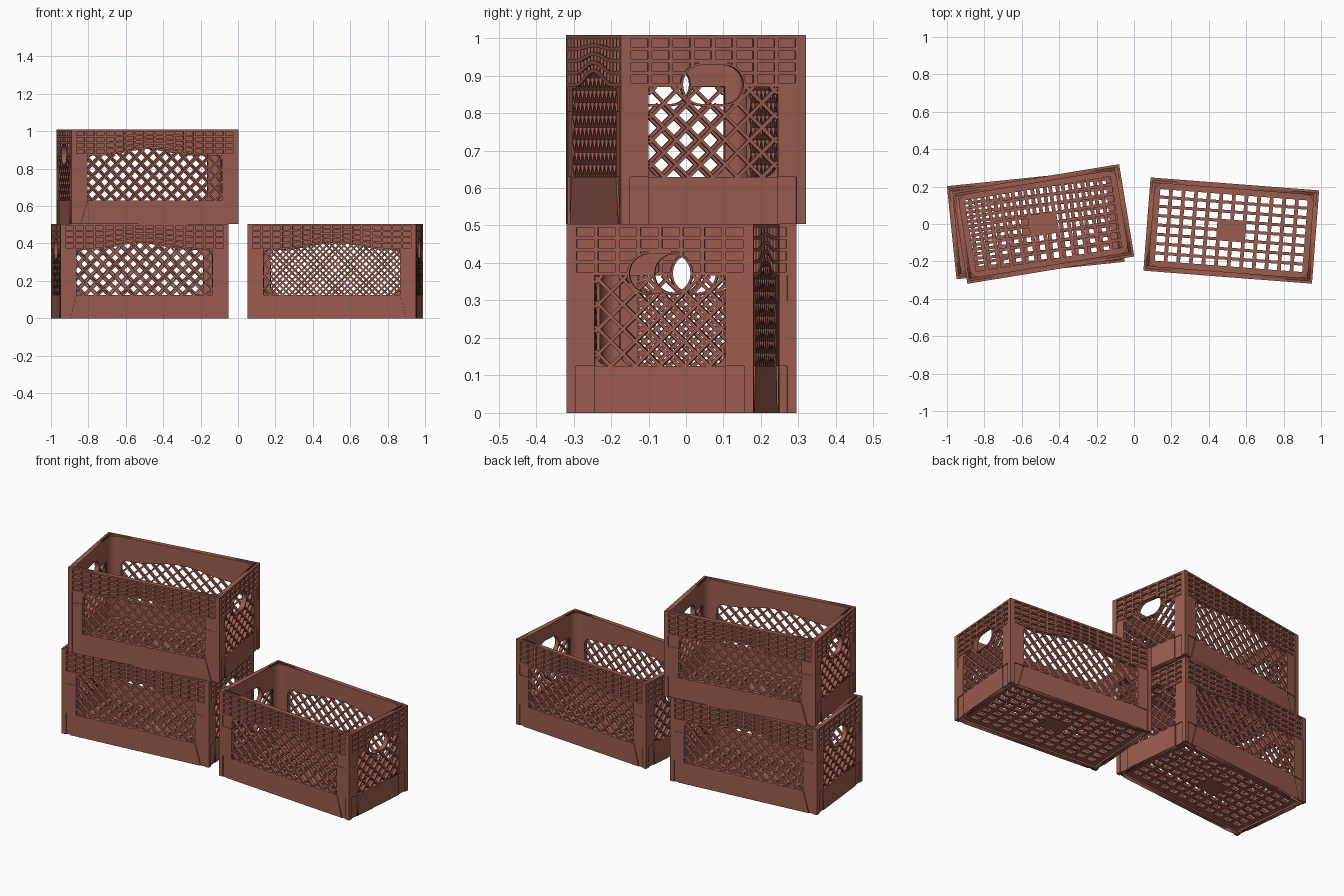
import bpy, bmesh, math
from mathutils import Matrix, Vector

cube = bpy.data.objects.get("Cube")
if cube:
    bpy.data.objects.remove(cube, do_unlink=True)

mat = bpy.data.materials.new("brick_brown_plastic")
mat.use_nodes = True
COLOR = (0.33, 0.108, 0.08, 1)
mat.diffuse_color = COLOR
mat.node_tree.nodes["Principled BSDF"].inputs["Base Color"].default_value = COLOR

# Crate sizes
HX, HY, H = 0.452, 0.25, 0.504      # half length, half width, height
BASE, TOP = 0.125, 0.367            # window bottom and shoulder height
SKIN, WALL = 0.013, 0.027           # depth of the outer relief and of the wall
HANDLE_Z, HANDLE_R, HANDLE_U = 0.372, 0.052, 0.03

parts = {}


def part(name):
    return parts.setdefault(name, bmesh.new())


def bar(name, m, a, b, thick, front, back):
    """Straight bar from a to b in the wall plane, between two depths."""
    a, b = Vector(a), Vector(b)
    d, c = b - a, (a + b) / 2
    mid = Matrix.Translation((c.x, c.y, -(front + back) / 2))
    turn = Matrix.Rotation(math.atan2(d.y, d.x), 4, 'Z')
    size = Matrix.Diagonal((d.length, thick, back - front, 1))
    bmesh.ops.create_cube(part(name), size=1, matrix=m @ mid @ turn @ size)


def plate(name, m, u0, u1, z0, z1, front, back):
    zc = (z0 + z1) / 2
    bar(name, m, (u0, zc), (u1, zc), z1 - z0, front, back)


def shape(name, m, outlines, front, back):
    """Extruded flat outline; further outlines become holes."""
    cu = bpy.data.curves.new("outline", 'CURVE')
    cu.dimensions, cu.fill_mode = '2D', 'BOTH'
    cu.extrude = (back - front) / 2
    for pts in outlines:
        s = cu.splines.new('POLY')
        s.points.add(len(pts) - 1)
        for p, q in zip(s.points, pts):
            p.co = (q[0], q[1], 0, 1)
        s.use_cyclic_u = True
    ob = bpy.data.objects.new("outline", cu)
    bpy.context.collection.objects.link(ob)
    bpy.context.view_layer.update()
    me = bpy.data.meshes.new_from_object(ob.evaluated_get(bpy.context.evaluated_depsgraph_get()))
    me.transform(m @ Matrix.Translation((0, 0, -(front + back) / 2)))
    part(name).from_mesh(me)
    bpy.data.objects.remove(ob)
    bpy.data.curves.remove(cu)
    bpy.data.meshes.remove(me)


def arc(cx, cy, r, a0, a1, n=8):
    angles = [math.radians(a0 + (a1 - a0) * i / n) for i in range(n + 1)]
    return [(cx + r * math.cos(a), cy + r * math.sin(a)) for a in angles]


def rect(hu, z0, z1):
    return [(-hu, z0), (hu, z0), (hu, z1), (-hu, z1)]


def stadium(r):
    return arc(HANDLE_U, HANDLE_Z, r, -90, 90, 12) + arc(-HANDLE_U, HANDLE_Z, r, 90, 270, 12)


def in_handle(u, z, r=HANDLE_R):
    du = max(abs(u) - HANDLE_U, 0)
    return du * du + (z - HANDLE_Z) ** 2 < r * r


def clipped(name, m, a, b, thick, front, back, inside, n=90):
    """Adds the stretches of a bar that satisfy a rule."""
    a, b = Vector(a), Vector(b)
    start = last = None
    for i in range(n + 2):
        p = a.lerp(b, i / n)
        if i <= n and inside(p.x, p.y):
            start, last = start or p, p
        elif start:
            if last != start:
                bar(name, m, start, last, thick, front, back)
            start = None


def wall(m, half, win, long_side):
    def top(u):
        if long_side and abs(u) < 0.3:
            return TOP + 0.038 * math.cos(math.pi * u / 0.6) ** 2
        return TOP

    # Inner wall sheet with its rounded window
    r = 0.04
    hole = arc(-win + r, BASE + r, r, 180, 270) + arc(win - r, BASE + r, r, 270, 360)
    if long_side:
        hole += arc(win - r, TOP - r, r, 0, 90)
        hole += [(0.3 - 0.6 * i / 20, top(0.3 - 0.6 * i / 20)) for i in range(21)]
        hole += arc(-win + r, TOP - r, r, 90, 180)
    else:
        hole += [(win, TOP), (HANDLE_U + HANDLE_R, TOP)]
        hole += arc(HANDLE_U, HANDLE_Z, HANDLE_R, 0, 90)
        hole += arc(-HANDLE_U, HANDLE_Z, HANDLE_R, 90, 180)
        hole += [(-HANDLE_U - HANDLE_R, TOP), (-win, TOP)]
    shape("wall_sheet", m, [rect(half - SKIN, 0, H), hole], SKIN, WALL)

    # Diagonal lattice filling the window
    def in_window(u, z):
        return abs(u) <= win and BASE <= z <= top(u) and (long_side or not in_handle(u, z))
    pitch, rise = 0.066, TOP + 0.04 - BASE
    count = int((win + rise) / pitch) + 1
    for i in range(-count, count + 1):
        for s in (-1, 1):
            u = i * pitch
            clipped("lattice", m, (u, BASE), (u + s * rise, BASE + rise), 0.009, 0.002, 0.02, in_window)

    # Ribbed band above the window
    def in_band(u, z):
        return z >= top(u) - 0.001 and (long_side or not in_handle(u, z))
    edge = half - 0.022
    cells = 16 if long_side else 8
    for i in range(cells + 1):
        u = -edge + 2 * edge * i / cells
        clipped("rim_ribs", m, (u, TOP), (u, H - 0.004), 0.011, 0, SKIN, in_band)
    steps = 24 if long_side else 1
    for row in range(5):
        line = []
        for i in range(steps + 1):
            u = -edge + 2 * edge * i / steps
            t = top(u)
            line.append((u, t + 0.004 + (H - 0.005 - t - 0.004) * row / 4))
        for a, b in zip(line, line[1:]):
            clipped("rim_ribs", m, a, b, 0.01, 0, SKIN, in_band, 4 if long_side else 90)

    # Handle rim
    if not long_side:
        shape("handle_rim", m, [stadium(HANDLE_R + 0.006), stadium(HANDLE_R)], 0, WALL)

    # Solid base panel, slanted at its ends on the long sides
    flare = 0.035 if long_side else 0
    panel = [(-win - flare, 0), (win + flare, 0), (win, BASE), (-win, BASE)]
    shape("base_panel", m, [panel], 0.001, SKIN)

    # Posts beside the window
    for s in (-1, 1):
        for z0, z1, depth in ((0, BASE, 0.006), (BASE, 0.3, 0.001), (0.3, TOP, 0.003)):
            plate("window_posts", m, s * win, s * (half - 0.025), z0, z1, depth, SKIN)


def side(angle, dist):
    return (Matrix.Rotation(math.radians(angle), 4, 'Z') @ Matrix.Translation((0, -dist, 0))
            @ Matrix.Rotation(math.pi / 2, 4, 'X'))


for turn in (0, 180):
    wall(side(turn, HY), HX, 0.365, True)
    wall(side(turn + 90, HX), HY, 0.175, False)

# Corner strips outside and rounded fillets inside
R = 0.045
flat = Matrix.Identity(4)
for sx in (-1, 1):
    for sy in (-1, 1):
        x, y = sx * (HX - 0.0125), sy * (HY - 0.0125)
        bar("corner_strips", flat, (x - 0.0125, y), (x + 0.0125, y), 0.025, -H, 0)
        ix, iy = HX - WALL, HY - WALL
        pts = [(ix, iy)] + arc(ix - R, iy - R, R, 0, 90)
        shape("inner_fillets", flat, [[(sx * px, sy * py) for px, py in pts]], -H + 0.002, -0.01)

# Floor grid with a solid frame and centre plate
GX, GY, Z0, Z1 = 0.405, 0.2, -0.028, -0.01
shape("floor_grid", flat, [[(-HX + SKIN, -HY + SKIN), (HX - SKIN, -HY + SKIN),
                            (HX - SKIN, HY - SKIN), (-HX + SKIN, HY - SKIN)],
                           rect(GX, -GY, GY)], Z0, Z1)
for i in range(13):
    x = -GX + GX * i / 6
    bar("floor_grid", flat, (x, -GY), (x, GY), 0.02, Z0, Z1)
for i in range(9):
    y = -GY + GY * i / 4
    bar("floor_grid", flat, (-GX, y), (GX, y), 0.016, Z0, Z1)
bar("floor_grid", flat, (-0.058, 0), (0.058, 0), 0.11, Z0 - 0.001, Z1 + 0.001)

# Three crates sharing the same part meshes
meshes = {}
for name, bm in parts.items():
    bmesh.ops.recalc_face_normals(bm, faces=bm.faces)
    me = bpy.data.meshes.new(name)
    bm.to_mesh(me)
    bm.free()
    me.materials.clear()
    me.materials.append(mat)
    meshes[name] = me

crates = (("right_crate", (0.52, -0.035, 0), -4.4),
          ("lower_crate", (-0.525, 0, 0), 5.9),
          ("upper_crate", (-0.485, 0, H), 9.3))
for crate, loc, angle in crates:
    for name, me in meshes.items():
        ob = bpy.data.objects.new(crate + "_" + name, me)
        ob.location = loc
        ob.rotation_euler.z = math.radians(angle)
        bpy.context.collection.objects.link(ob)
        if name in ("inner_fillets", "handle_rim") and crate == "right_crate":
            bpy.ops.object.select_all(action='DESELECT')
            ob.select_set(True)
            bpy.context.view_layer.objects.active = ob
            bpy.ops.object.shade_smooth_by_angle(angle=math.radians(35))
